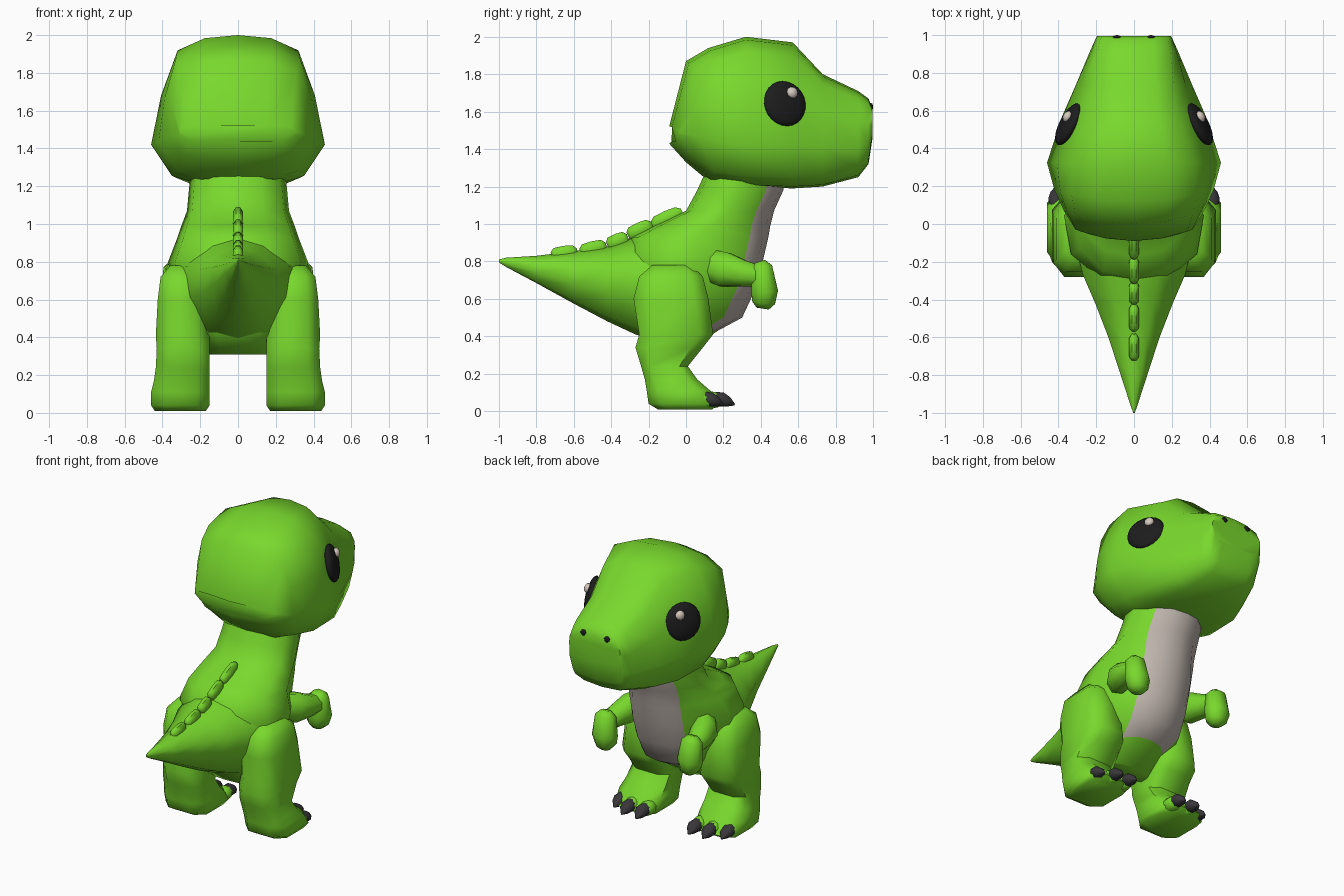
import bpy
import bmesh
import math
from mathutils import Vector, Matrix

cube = bpy.data.objects.get("Cube")
if cube:
    bpy.data.objects.remove(cube, do_unlink=True)


def material(name, colour):
    mat = bpy.data.materials.new(name)
    mat.use_nodes = True
    mat.diffuse_color = (*colour, 1)
    mat.node_tree.nodes["Principled BSDF"].inputs["Base Color"].default_value = (*colour, 1)
    return mat


GREEN = material("leaf green", (0.19, 0.69, 0.026))
BELLY = material("warm grey", (0.51, 0.45, 0.41))
BLACK = material("eye black", (0.012, 0.012, 0.013))
CLAW = material("claw charcoal", (0.04, 0.037, 0.042))
SHINE = material("eye shine", (0.65, 0.58, 0.51))


def finish(name, bm, mats):
    """Turn a bmesh into a named, shaded object."""
    bmesh.ops.recalc_face_normals(bm, faces=bm.faces[:])
    mesh = bpy.data.meshes.new(name)
    bm.to_mesh(mesh)
    bm.free()
    for mat in mats:
        mesh.materials.append(mat)
    obj = bpy.data.objects.new(name, mesh)
    bpy.context.collection.objects.link(obj)
    bpy.ops.object.select_all(action="DESELECT")
    obj.select_set(True)
    bpy.context.view_layer.objects.active = obj
    bpy.ops.object.shade_smooth_by_angle(angle=math.radians(55))


def loft(name, rings, mats, rule=None):
    """Skin a list of equal closed rings and cap both ends."""
    bm = bmesh.new()
    loops = [[bm.verts.new(p) for p in ring] for ring in rings]
    count = len(loops[0])
    for a, b in zip(loops, loops[1:]):
        for i in range(count):
            j = (i + 1) % count
            face = bm.faces.new((a[i], a[j], b[j], b[i]))
            if rule:
                face.material_index = rule(i, face.calc_center_median())
    bm.faces.new(loops[0])
    bm.faces.new(loops[-1])
    finish(name, bm, mats)


def mirrored(half):
    """Close a half section that starts and ends on x = 0."""
    return half + [(-x, y, z) for x, y, z in reversed(half[1:-1])]


def ball(name, centre, radii, mat, rotation=Matrix(), detail=16):
    bm = bmesh.new()
    matrix = Matrix.Translation(centre) @ rotation.to_4x4() @ Matrix.Diagonal((*radii, 1))
    bmesh.ops.create_uvsphere(bm, u_segments=detail, v_segments=detail // 2, radius=1, matrix=matrix)
    finish(name, bm, [mat])


def limb(name, path, mat, sides=8):
    """Skin a chunky tube through (point, radius across, radius deep)."""
    points = [Vector(p) for p, _, _ in path]
    rings = []
    for k, (_, wide, deep) in enumerate(path):
        along = (points[min(k + 1, len(path) - 1)] - points[max(k - 1, 0)]).normalized()
        side = (Vector((1, 0, 0)) - along * along.x).normalized()
        up = along.cross(side)
        turns = [math.tau * (i + 0.5) / sides for i in range(sides)]
        rings.append([points[k] + side * wide * math.cos(t) + up * deep * math.sin(t) for t in turns])
    loft(name, rings, [mat])


# Head: sections along y (y, bottom, top, crown width, cheek width, cheek height)
head = []
for y, zb, zt, wt, wm, zm in [
    (-0.09, 1.43, 1.52, 0.28, 0.31, 1.47),
    (0.0, 1.33, 1.87, 0.31, 0.37, 1.46),
    (0.12, 1.23, 1.94, 0.33, 0.42, 1.44),
    (0.32, 1.2, 2.0, 0.32, 0.46, 1.42),
    (0.57, 1.19, 1.97, 0.23, 0.38, 1.42),
    (0.73, 1.2, 1.8, 0.21, 0.31, 1.41),
    (0.92, 1.25, 1.71, 0.19, 0.23, 1.4),
    (0.975, 1.32, 1.67, 0.18, 0.205, 1.43),
    (0.995, 1.45, 1.62, 0.17, 0.195, 1.53),
]:
    slope = (zt - zm) * 0.14
    jaw = 0.76 if y < 0.5 else 0.88
    half = [
        (0, y, zt), (wt * 0.55, y, zt - slope * 0.2), (wt, y, zt - slope),
        (wt * 0.45 + wm * 0.55 + 0.01, y, zt * 0.45 + zm * 0.55), (wm, y, zm),
        (wm * jaw, y, zb * 0.75 + zm * 0.25), (wm * (jaw - 0.3), y, zb + 0.01), (0, y, zb)]
    # The back of the skull curves round towards the sides
    bend = max(0, 0.5 - 1.5 * y)
    head.append(mirrored([(px, py + bend * px * px, pz) for px, py, pz in half]))
loft("head", head, [GREEN])

# Torso: sections up z (z, back, front, half width), with the bib on the front
torso = []
for z, yb, yf, w in [
    (0.31, -0.14, 0.0, 0.17), (0.43, -0.26, 0.17, 0.23), (0.5, -0.28, 0.3, 0.29),
    (0.65, -0.31, 0.37, 0.34), (0.8, -0.32, 0.41, 0.37), (0.93, -0.29, 0.44, 0.32),
    (0.99, -0.17, 0.45, 0.3), (1.07, 0.0, 0.47, 0.27), (1.18, 0.06, 0.52, 0.26),
    (1.27, 0.1, 0.52, 0.25),
]:
    depth = yf - yb
    torso.append(mirrored([
        (0, yf, z), (w * 0.38, yf - depth * 0.04, z), (min(w * 0.72, 0.195), yf - min(depth * 0.2, 0.1), z),
        (w, yf - depth * 0.5, z), (w * 0.9, yb + depth * 0.22, z),
        (w * 0.5, yb + depth * 0.05, z), (0, yb, z)]))
loft("torso", torso, [GREEN, BELLY],
     lambda i, c: int(i in (0, 1, 10, 11) and c.z > 0.43))

# Tail: sections along y (y, bottom, top, half width)
tail = []
for y, zb, zt, w in [
    (-0.15, 0.37, 0.95, 0.3), (-0.27, 0.41, 0.93, 0.27), (-0.42, 0.48, 0.88, 0.205),
    (-0.6, 0.575, 0.855, 0.135), (-0.8, 0.685, 0.83, 0.07), (-0.96, 0.77, 0.82, 0.018),
    (-1.0, 0.795, 0.81, 0.004),
]:
    h = zt - zb
    tail.append(mirrored([
        (0, y, zt), (w * 0.5, y, zt - h * 0.09), (w, y, zt - h * 0.3),
        (w * 0.95, y, zb + h * 0.38), (w * 0.55, y, zb + h * 0.07), (0, y, zb)]))
loft("tail", tail, [GREEN])

# Back ridge: a row of blunt, rounded scales
for k, (y, z, length, slope) in enumerate([
    (-0.1, 1.03, 0.08, 0.45), (-0.245, 0.968, 0.065, 0.45), (-0.365, 0.908, 0.055, 0.4),
    (-0.495, 0.867, 0.07, 0.25), (-0.65, 0.842, 0.07, 0.15),
]):
    limb(f"back_scale_{k + 1}", [
        ((0, y + t * length, z + t * length * slope), 0.03 * r, 0.045 * r)
        for t, r in ((-1, 0.45), (-0.75, 0.9), (0, 1), (0.7, 0.9), (1, 0.4))], GREEN)

for s, label in ((1, "left"), (-1, "right")):
    # Leg and foot: chamfered sections up z (z, back, front, inner, outer)
    leg = []
    for z, yb, yf, xi, xo in [
        (0.01, -0.15, 0.14, 0.17, 0.44), (0.04, -0.2, 0.18, 0.15, 0.46),
        (0.11, -0.21, 0.13, 0.15, 0.46), (0.17, -0.22, 0.06, 0.15, 0.445),
        (0.24, -0.24, 0.01, 0.15, 0.435), (0.34, -0.27, 0.09, 0.15, 0.43),
        (0.41, -0.25, 0.145, 0.15, 0.435), (0.6, -0.28, 0.12, 0.17, 0.425),
        (0.72, -0.25, 0.09, 0.18, 0.41), (0.78, -0.18, 0.03, 0.2, 0.36),
    ]:
        cx, cy = (xo - xi) * 0.22, (yf - yb) * 0.18
        corners = [(xi + cx, yb), (xo - cx, yb), (xo, yb + cy), (xo, yf - cy),
                   (xo - cx, yf), (xi + cx, yf), (xi, yf - cy), (xi, yb + cy)]
        leg.append([(s * x, y, z) for x, y in corners])
    loft(f"{label}_leg", leg, [GREEN])

    # Toes with pointed claws
    for k, (x, y) in enumerate([(0.2, 0.16), (0.31, 0.16), (0.41, 0.1)]):
        ball(f"{label}_toe_{k + 1}", (s * x, y - 0.03, 0.06), (0.052, 0.075, 0.047), GREEN, detail=10)
        limb(f"{label}_claw_{k + 1}", [
            ((s * x, y - 0.01, 0.072), 0.034, 0.034), ((s * x, y + 0.03, 0.063), 0.047, 0.042),
            ((s * x, y + 0.065, 0.05), 0.035, 0.03), ((s * x, y + 0.1, 0.035), 0.005, 0.005),
        ], CLAW)

    # Arm reaching forward, with the hand hanging down
    limb(f"{label}_arm", [
        ((s * 0.24, 0.13, 0.78), 0.07, 0.09), ((s * 0.29, 0.21, 0.755), 0.085, 0.1),
        ((s * 0.315, 0.31, 0.735), 0.075, 0.075), ((s * 0.325, 0.4, 0.72), 0.06, 0.06),
    ], GREEN)
    limb(f"{label}_hand", [
        ((s * 0.33, 0.395, 0.8), 0.035, 0.03), ((s * 0.33, 0.405, 0.77), 0.07, 0.06),
        ((s * 0.325, 0.42, 0.64), 0.085, 0.077), ((s * 0.32, 0.415, 0.58), 0.07, 0.066),
        ((s * 0.32, 0.41, 0.548), 0.035, 0.035),
    ], GREEN)

    # Eye: a flattened disc turned to lie on the cheek, with a small shine
    facing = Vector((s * 0.85, 0.44, 0.22)).to_track_quat("Z", "Y").to_matrix()
    ball(f"{label}_eye", (s * 0.347, 0.528, 1.643), (0.123, 0.123, 0.04), BLACK, facing, 24)
    ball(f"{label}_eye_shine", (s * 0.353, 0.568, 1.702), (0.032, 0.032, 0.022), SHINE, facing, 12)

    # Nostril
    ball(f"{label}_nostril", (s * 0.09, 0.988, 1.625), (0.022, 0.012, 0.022), BLACK, detail=10)
